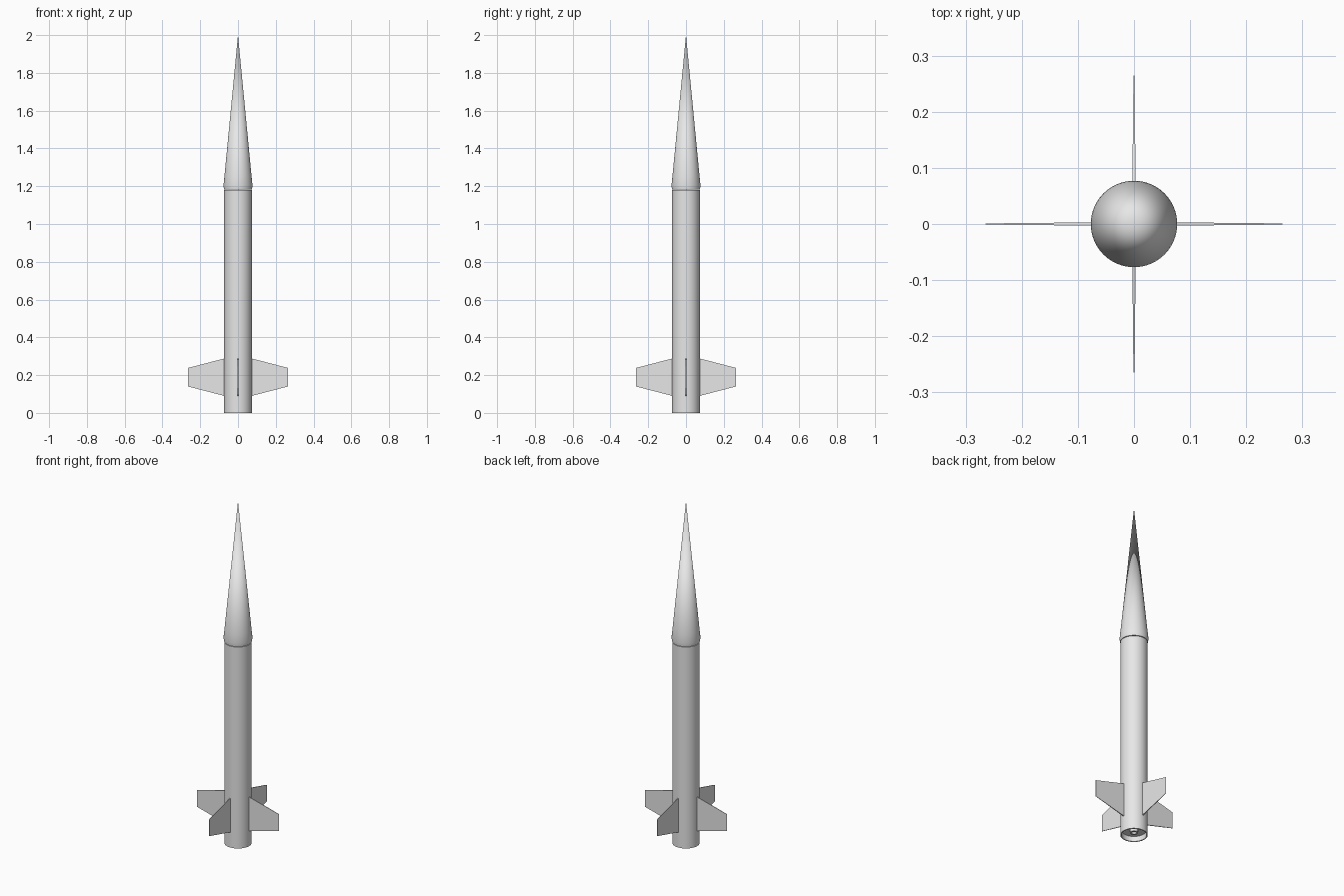
import bpy, bmesh
from math import pi, cos, sin
from mathutils import Matrix

cube = bpy.data.objects.get("Cube")
if cube:
    bpy.data.objects.remove(cube, do_unlink=True)

SIDES = 64

# One plain grey finish for the whole rocket
grey = bpy.data.materials.new("light grey")
grey.use_nodes = True
colour = (0.8, 0.8, 0.8, 1)
grey.diffuse_color = colour
grey.node_tree.nodes["Principled BSDF"].inputs["Base Color"].default_value = colour


def finish(name, bm, smooth=False):
    bmesh.ops.remove_doubles(bm, verts=bm.verts, dist=1e-5)
    bmesh.ops.recalc_face_normals(bm, faces=bm.faces)
    mesh = bpy.data.meshes.new(name)
    bm.to_mesh(mesh)
    bm.free()
    mesh.materials.append(grey)
    obj = bpy.data.objects.new(name, mesh)
    bpy.context.collection.objects.link(obj)
    if smooth:
        bpy.ops.object.select_all(action='DESELECT')
        obj.select_set(True)
        bpy.context.view_layer.objects.active = obj
        bpy.ops.object.shade_smooth_by_angle(angle=pi / 6)
    return obj


def lathe(name, profile):
    """Spin (radius, height) points around the z axis."""
    bm = bmesh.new()
    verts = [bm.verts.new((r, 0, z)) for r, z in profile]
    edges = [bm.edges.new(pair) for pair in zip(verts, verts[1:])]
    bmesh.ops.spin(bm, geom=verts + edges, cent=(0, 0, 0), axis=(0, 0, 1),
                   angle=2 * pi, steps=SIDES, use_merge=True)
    return finish(name, bm, smooth=True)


# Body tube, with a recessed base plate inside its open tail
lathe("body_tube", [(0, 1.18), (0.073, 1.18), (0.073, 0),
                    (0.067, 0), (0.067, 0.03), (0, 0.03)])

# Nose cone with a short shoulder that overhangs the tube
lathe("nose_cone", [(0, 1.183), (0.074, 1.183), (0.077, 1.203),
                    (0.072, 1.25), (0, 2.0)])

# Motor nozzle set in the base plate
lathe("motor_nozzle", [(0, 0.032), (0.022, 0.032), (0.022, 0.014),
                       (0.013, 0.014), (0.013, 0.026), (0, 0.026)])

# Four fins, thicker at the root than at the tip
outline = [(0.065, 0.088, 0.003), (0.265, 0.14, 0.001),
           (0.265, 0.238, 0.001), (0.065, 0.29, 0.003)]
for i, side in enumerate(("left", "back", "right", "front")):
    bm = bmesh.new()
    a = [bm.verts.new((r, -t, z)) for r, z, t in outline]
    b = [bm.verts.new((r, t, z)) for r, z, t in outline]
    bm.faces.new(a)
    bm.faces.new(b[::-1])
    for k in range(4):
        n = (k + 1) % 4
        bm.faces.new((a[k], b[k], b[n], a[n]))
    bm.transform(Matrix.Rotation(i * pi / 2, 4, 'Z'))
    finish(side + "_fin", bm)
